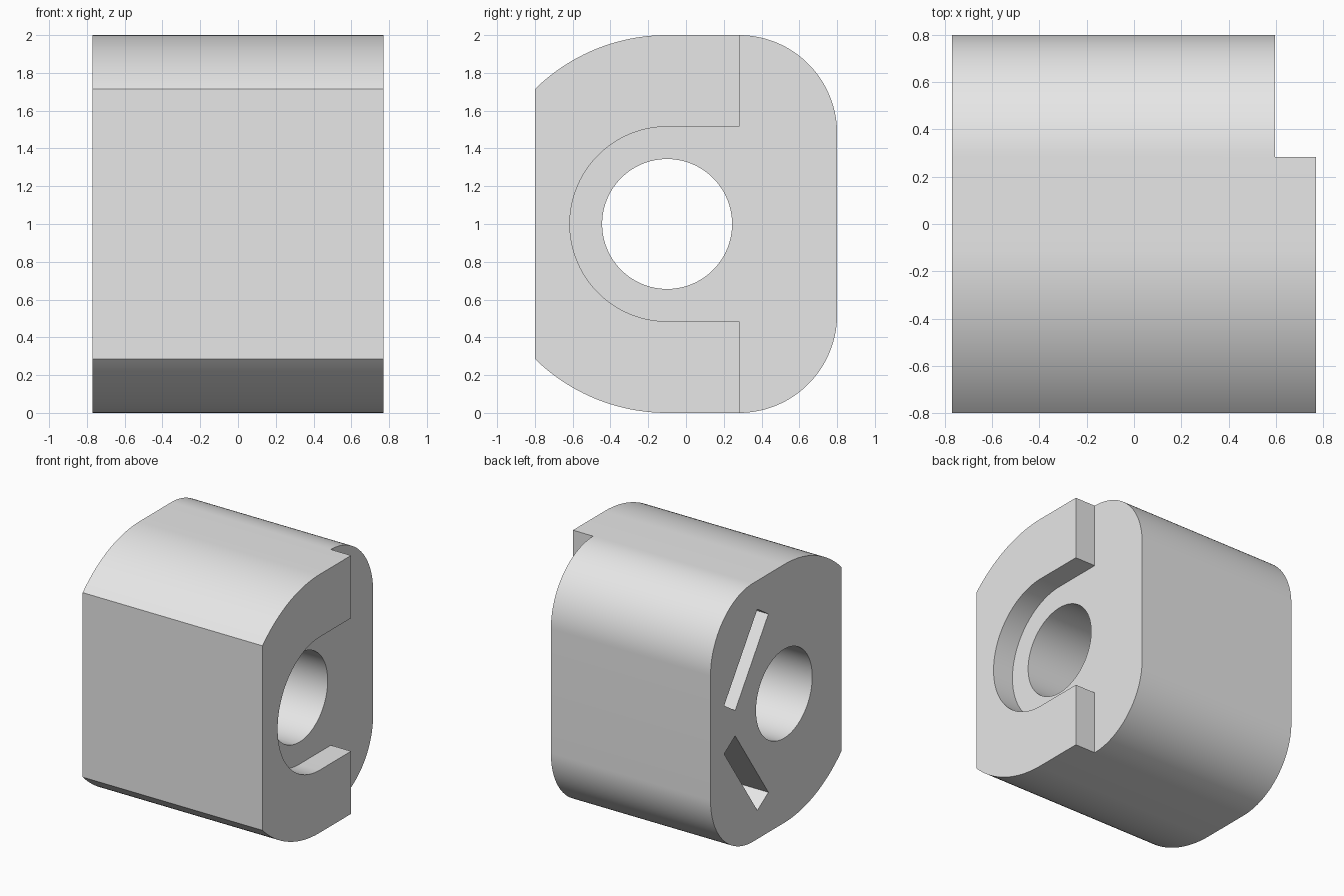
import bpy, bmesh
from math import cos, sin, radians, sqrt, asin, degrees

cube = bpy.data.objects.get("Cube")
if cube:
    bpy.data.objects.remove(cube, do_unlink=True)

HALF_X, HALF_Y, MID_Z, BORE_Y = 0.77, 0.8, 1.0, -0.1

grey = bpy.data.materials.new("plain grey")
grey.use_nodes = True
grey.diffuse_color = (0.8, 0.8, 0.8, 1)
grey.node_tree.nodes["Principled BSDF"].inputs["Base Color"].default_value = (0.8, 0.8, 0.8, 1)


def arc(cy, cz, r, start, end, steps):
    """Points of an arc in the side plane, angles in degrees."""
    angles = [radians(start + (end - start) * i / steps) for i in range(steps + 1)]
    return [(cy + r * cos(a), cz + r * sin(a)) for a in angles]


def mirrored(upper):
    """Close an upper half profile with its reflection below mid height."""
    return upper + [(y, 2 * MID_Z - z) for y, z in reversed(upper)]


def prism(name, profile, x0, x1):
    """Extrude a side profile along x."""
    bm = bmesh.new()
    face = bm.faces.new([bm.verts.new((x0, y, z)) for y, z in profile])
    result = bmesh.ops.extrude_face_region(bm, geom=[face])
    top = [v for v in result["geom"] if isinstance(v, bmesh.types.BMVert)]
    bmesh.ops.translate(bm, verts=top, vec=(x1 - x0, 0, 0))
    bmesh.ops.recalc_face_normals(bm, faces=bm.faces)
    mesh = bpy.data.meshes.new(name)
    bm.to_mesh(mesh)
    bm.free()
    mesh.materials.append(grey)
    obj = bpy.data.objects.new(name, mesh)
    bpy.context.collection.objects.link(obj)
    return obj


# Body: rounded back corners, flat top, large front arc cut by a flat front
corner = 0.52
front_angle = 180 - degrees(asin(sqrt(1 - (HALF_Y + BORE_Y) ** 2)))
outline = mirrored(arc(HALF_Y - corner, 2 - corner, corner, 0, 90, 32)
                   + arc(BORE_Y, MID_Z, 1.0, 90, front_angle, 32))
body = prism("block_body", outline, -HALF_X, HALF_X)

# Bore through the whole block
bore = prism("bore_cutter", arc(BORE_Y, MID_Z, 0.344, 0, 360, 96)[:-1], -1, 1)

# Stepped recess: open back area with a round-ended channel about the bore
step_y = 0.283
recess_profile = mirrored([(1, 2.2), (step_y, 2.2), (step_y, MID_Z + 0.515)]
                          + arc(BORE_Y, MID_Z, 0.515, 90, 179, 40))
recess = prism("recess_cutter", recess_profile, 0.597, 1)

# Two slanted slots in the opposite end
slot = [(0.227, 1.779), (0.092, 1.69), (0.498, 1.098), (0.633, 1.187)]
upper_slot = prism("upper_slot_cutter", slot, -1, -0.2)
lower_slot = prism("lower_slot_cutter", [(y, 2 * MID_Z - z) for y, z in slot], -1, -0.2)

# Cut everything and drop the cutters
bpy.ops.object.select_all(action="DESELECT")
body.select_set(True)
bpy.context.view_layer.objects.active = body
for cutter in (bore, recess, upper_slot, lower_slot):
    cutter.hide_render = True
    mod = body.modifiers.new(cutter.name, "BOOLEAN")
    mod.operation, mod.solver, mod.object = "DIFFERENCE", "EXACT", cutter
    bpy.ops.object.modifier_apply(modifier=mod.name)
    bpy.data.objects.remove(cutter, do_unlink=True)

bpy.ops.object.shade_smooth_by_angle(angle=radians(25))
